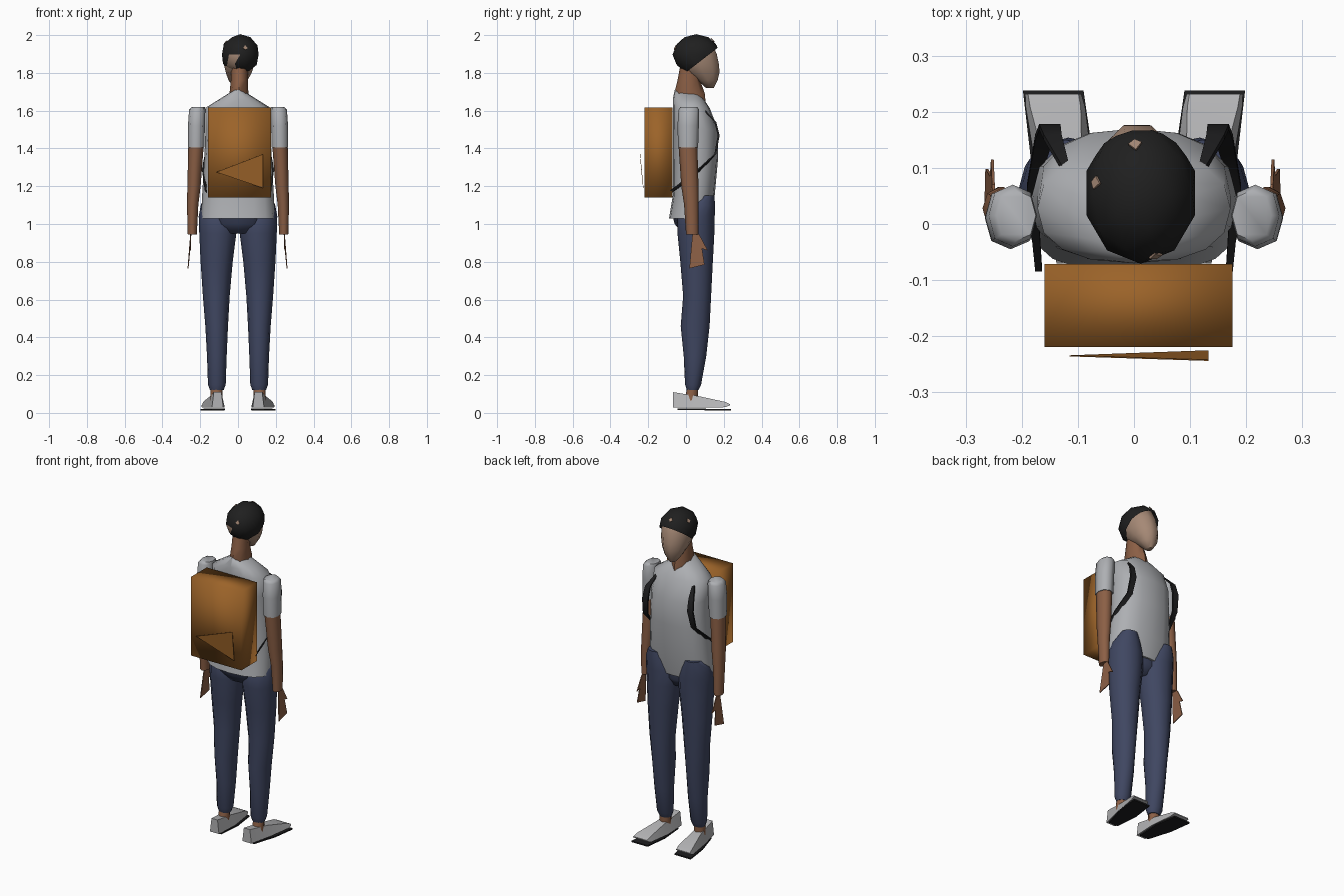
import bpy, bmesh
from math import sin, cos, pi, radians
from mathutils import Vector

if "Cube" in bpy.data.objects:
    bpy.data.objects.remove(bpy.data.objects["Cube"], do_unlink=True)


def material(name, rgb):
    m = bpy.data.materials.new(name)
    m.use_nodes = True
    m.diffuse_color = (*rgb, 1)
    bsdf = m.node_tree.nodes["Principled BSDF"]
    bsdf.inputs["Base Color"].default_value = (*rgb, 1)
    bsdf.inputs["Roughness"].default_value = 0.8
    return m


SHIRT = material("grey cotton", (0.42, 0.43, 0.45))
DENIM = material("blue denim", (0.05, 0.062, 0.12))
SKIN = material("brown skin", (0.26, 0.115, 0.06))
FACE = material("pale face", (0.38, 0.25, 0.18))
HAIR = material("black hair", (0.014, 0.014, 0.014))
PACK = material("orange canvas", (0.33, 0.125, 0.022))
SHOE = material("light shoe", (0.45, 0.45, 0.46))
SOLE = material("dark rubber", (0.013, 0.013, 0.014))


def finish(name, bm, mats, angle=60):
    bmesh.ops.recalc_face_normals(bm, faces=bm.faces)
    me = bpy.data.meshes.new(name)
    bm.to_mesh(me)
    bm.free()
    for m in mats:
        me.materials.append(m)
    ob = bpy.data.objects.new(name, me)
    bpy.context.collection.objects.link(ob)
    bpy.ops.object.select_all(action='DESELECT')
    ob.select_set(True)
    bpy.context.view_layer.objects.active = ob
    bpy.ops.object.shade_smooth_by_angle(angle=radians(angle))
    return ob


def loft(name, rings, mat, n=10, power=1.0, side=1):
    """Skin rings of (z, centre x, half width, back y, front y)."""
    bm = bmesh.new()
    sq = lambda v: abs(v) ** power * (1 if v > 0 else -1)
    loops = []
    for z, cx, rx, y0, y1 in rings:
        loops.append([bm.verts.new((side * (cx + rx * sq(cos(2 * pi * i / n))),
                                    (y0 + y1) / 2 + (y1 - y0) / 2 * sq(sin(2 * pi * i / n)), z))
                      for i in range(n)])
    for a, b in zip(loops, loops[1:]):
        for i in range(n):
            j = (i + 1) % n
            bm.faces.new((a[i], a[j], b[j], b[i]))
    bm.faces.new(loops[0])
    bm.faces.new(loops[-1])
    return finish(name, bm, [mat])


def plate(name, points, mat, thick):
    """Flat outline given a little thickness along its normal."""
    bm = bmesh.new()
    f = bm.faces.new([bm.verts.new(p) for p in points])
    f.normal_update()
    shift = f.normal * thick
    top = bmesh.ops.extrude_face_region(bm, geom=[f])["geom"]
    bmesh.ops.translate(bm, vec=shift, verts=[v for v in top if isinstance(v, bmesh.types.BMVert)])
    return finish(name, bm, [mat], 30)


# Shirt body
loft("shirt", [
    (1.03, 0, 0.195, -0.09, 0.13), (1.15, 0, 0.19, -0.07, 0.152),
    (1.35, 0, 0.178, -0.07, 0.17), (1.5, 0, 0.172, -0.07, 0.17),
    (1.615, 0, 0.172, -0.07, 0.125), (1.66, 0, 0.1, -0.07, 0.095),
    (1.71, 0, 0.02, -0.06, 0.05)], SHIRT, 16, 0.85)

# Seat of the trousers
loft("trouser_seat", [(0.95, 0, 0.09, -0.02, 0.09), (1.0, 0, 0.15, -0.06, 0.12),
                      (1.06, 0, 0.18, -0.075, 0.12)], DENIM, 12)

# Neck and head
loft("neck", [(1.62, 0.005, 0.05, -0.05, 0.105), (1.69, 0.005, 0.05, -0.062, 0.1),
              (1.76, 0.007, 0.045, -0.045, 0.075), (1.84, 0.007, 0.045, -0.03, 0.08)], SKIN, 8)
loft("head", [
    (1.72, 0, 0.02, 0.105, 0.148), (1.76, 0.0, 0.05, 0.06, 0.17),
    (1.80, 0.004, 0.068, 0.0, 0.181), (1.84, 0.006, 0.08, -0.04, 0.181),
    (1.9, 0.01, 0.085, -0.05, 0.168), (1.96, 0.012, 0.07, -0.03, 0.14),
    (1.985, 0.012, 0.04, 0.01, 0.1)], FACE, 10)

# Hair cap, cut along a slanting hairline
centre = Vector((0.012, 0.055, 1.897))
size = Vector((0.102, 0.126, 0.108))
bm = bmesh.new()
bmesh.ops.create_icosphere(bm, subdivisions=2, radius=1)
for v in bm.verts:
    v.co = centre + v.co * size
bmesh.ops.bisect_plane(bm, geom=bm.verts[:] + bm.edges[:] + bm.faces[:],
                       plane_co=(0, 0.0, 1.803), plane_no=(0, -0.62, 0.8), clear_inner=True)
for f in bm.faces:
    c = f.calc_center_median()
    f.material_index = int(-0.06 < c.x < -0.01 and c.y < 0.03 and c.z < 1.9)
finish("hair", bm, [HAIR, FACE], 30)

# Thin patches in the hair
for i, d in enumerate([(-0.8, 0.15, 0.55), (0.25, -0.85, 0.3), (-0.1, 0.7, 0.68)]):
    d = Vector(d).normalized()
    u = d.cross(Vector((0, 0, 1))).normalized()
    w = u.cross(d)
    p = centre + d * size
    plate(f"hair_patch_{i}", [p + u * 0.012, p + w * 0.017, p - u * 0.012, p - w * 0.01], FACE, 0.004)

# Backpack with a loose triangular flap
bm = bmesh.new()
bmesh.ops.create_cube(bm, size=1)
for v in bm.verts:
    v.co = Vector((0.008, -0.145, 1.378)) + v.co * Vector((0.335, 0.148, 0.475))
finish("backpack", bm, [PACK], 120)
plate("backpack_flap", [(-0.115, -0.234, 1.275), (0.133, -0.225, 1.19), (0.133, -0.242, 1.37)],
      PACK, 0.002)

strap_path = [(0.12, 0.1, 1.605), (0.145, 0.16, 1.54), (0.15, 0.178, 1.47),
              (0.16, 0.16, 1.37), (0.182, 0.07, 1.28), (0.17, -0.075, 1.17)]

for word, s in (("left", 1), ("right", -1)):
    # Sleeve and arm
    loft(word + "_sleeve", [(1.405, 0.222, 0.044, -0.042, 0.064), (1.52, 0.22, 0.045, -0.045, 0.068),
                            (1.605, 0.216, 0.043, -0.04, 0.07), (1.62, 0.21, 0.035, -0.03, 0.06)],
         SHIRT, 8, 0.85, s)
    loft(word + "_arm", [(0.945, 0.242, 0.024, 0.0, 0.066), (1.1, 0.24, 0.03, -0.01, 0.066),
                         (1.2, 0.233, 0.035, -0.025, 0.066), (1.42, 0.222, 0.041, -0.04, 0.06)],
         SKIN, 8, 1, s)
    # Flat hand with a thumb
    plate(word + "_hand", [(s * x, y, z) for x, y, z in (
        (0.246, 0.035, 0.955), (0.248, 0.07, 0.945), (0.25, 0.115, 0.86), (0.252, 0.085, 0.87),
        (0.26, 0.098, 0.785), (0.262, 0.018, 0.765))], SKIN, 0.005)
    # Trouser leg
    loft(word + "_trouser_leg", [
        (0.12, 0.112, 0.036, 0.005, 0.066), (0.15, 0.112, 0.047, -0.005, 0.08),
        (0.3, 0.112, 0.052, -0.012, 0.107), (0.46, 0.113, 0.06, -0.028, 0.125),
        (0.62, 0.115, 0.071, -0.015, 0.133), (0.8, 0.113, 0.085, -0.03, 0.142),
        (0.95, 0.107, 0.098, -0.045, 0.15), (1.04, 0.107, 0.101, -0.045, 0.152),
        (1.1, 0.117, 0.08, 0.0, 0.154), (1.15, 0.122, 0.05, 0.06, 0.15)], DENIM, 12, 1, s)
    # Ankle
    loft(word + "_ankle", [(0.06, 0.115, 0.032, -0.01, 0.065), (0.15, 0.113, 0.033, 0.01, 0.064)],
         SKIN, 8, 1, s)
    # Wedge shaped shoe
    bm = bmesh.new()
    sections = []
    for y, cx, low, high, wide, top in ((-0.07, 0.108, 0.028, 0.11, 0.03, 0.02),
                                        (0.07, 0.12, 0.028, 0.088, 0.05, 0.028),
                                        (0.208, 0.14, 0.03, 0.058, 0.053, 0.045),
                                        (0.232, 0.144, 0.04, 0.046, 0.05, 0.045)):
        sections.append([bm.verts.new((s * (cx + dx), y, z)) for dx, z in (
            (-wide, low), (wide, low), (top, high), (-top, high))])
    for a, b in zip(sections, sections[1:]):
        for i in range(4):
            j = (i + 1) % 4
            bm.faces.new((a[i], a[j], b[j], b[i]))
    bm.faces.new(sections[0])
    bm.faces.new(sections[-1])
    finish(word + "_shoe", bm, [SHOE], 40)
    # Loose sole under the shoe
    plate(word + "_sole", [(s * x, y, z) for x, y, z in (
        (0.08, -0.045, 0.016), (0.14, -0.045, 0.016), (0.182, 0.1, 0.014),
        (0.198, 0.238, 0.012), (0.09, 0.238, 0.012), (0.07, 0.1, 0.014))], SOLE, s * 0.008)
    # Shoulder strap, a ribbon that tapers at both ends
    bm = bmesh.new()
    rows = []
    for k, (x, y, z) in enumerate(strap_path):
        h = (0.006, 0.016, 0.019, 0.016, 0.009, 0.006)[k]
        rows.append([bm.verts.new((s * (x + a * h), y + b * 0.01, z + a * h * (0 if k < 4 else 1)))
                     for a, b in ((-1, 0), (1, 0), (1, -1), (-1, -1))])
    for a, b in zip(rows, rows[1:]):
        for i in range(4):
            j = (i + 1) % 4
            bm.faces.new((a[i], a[j], b[j], b[i]))
    bm.faces.new(rows[0])
    bm.faces.new(rows[-1])
    finish(word + "_strap", bm, [SOLE], 40)
